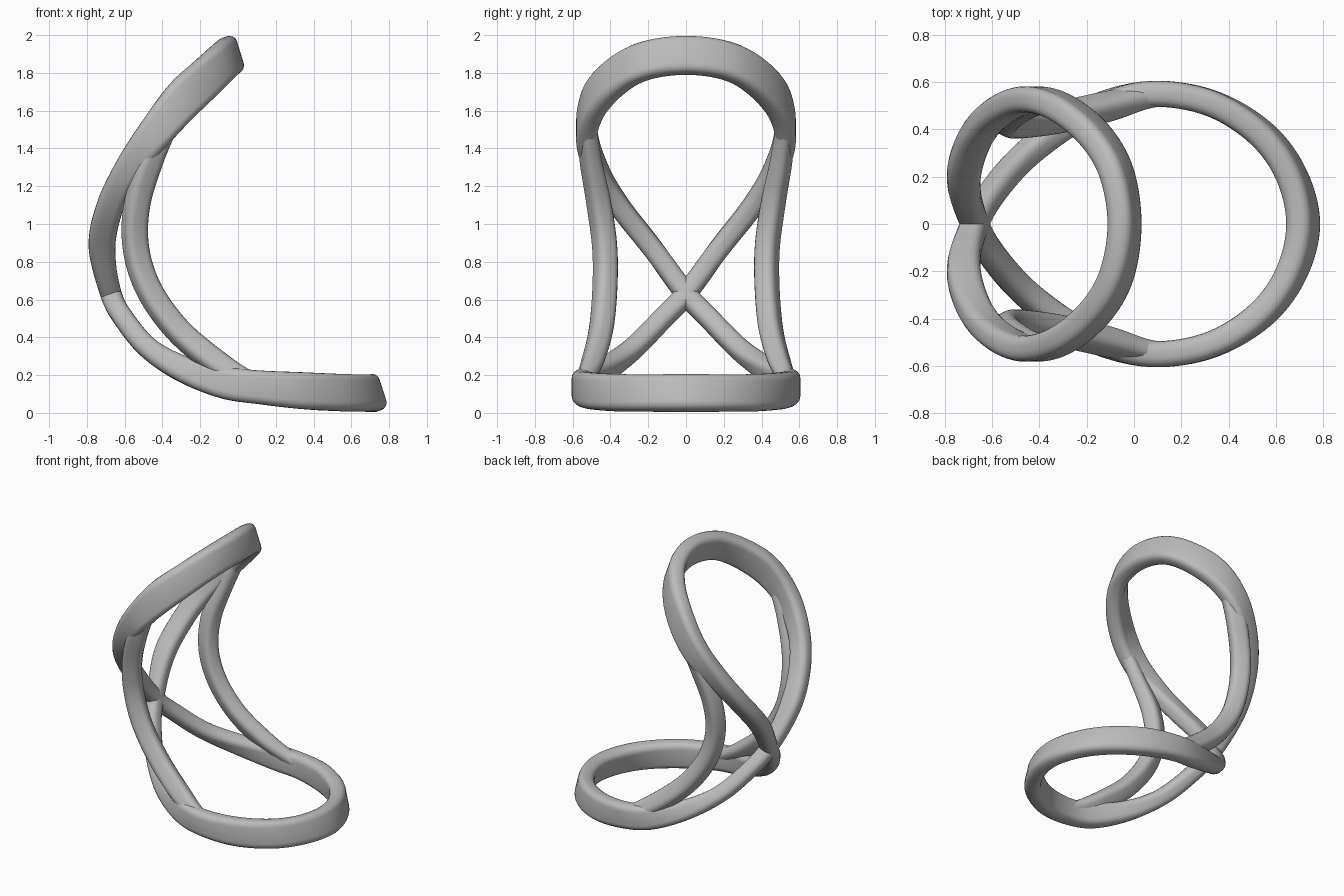
import bpy
import bmesh
import math
from mathutils import Vector

cube = bpy.data.objects.get("Cube")
if cube:
    bpy.data.objects.remove(cube, do_unlink=True)

grey = bpy.data.materials.new("plain grey")
grey.use_nodes = True
COLOUR = (0.5, 0.5, 0.5, 1)
grey.diffuse_color = COLOUR
grey.node_tree.nodes["Principled BSDF"].inputs["Base Color"].default_value = COLOUR


def spline(nodes, closed, steps=8):
    """Smooth curve through nodes of any dimension."""
    n = len(nodes)
    out = []
    for i in range(n if closed else n - 1):
        pick = [nodes[(i + k) % n] if closed else nodes[min(max(i + k, 0), n - 1)]
                for k in (-1, 0, 1, 2)]
        for s in range(steps):
            t = s / steps
            out.append([0.5 * (2 * b + (c - a) * t + (2 * a - 5 * b + 4 * c - d) * t ** 2
                               + (3 * b - a - 3 * c + d) * t ** 3)
                        for a, b, c, d in zip(*pick)])
    if not closed:
        out.append(list(nodes[-1]))
    return out


def rounded_section(height, width, radius, arc=5):
    """Outline of a rounded rectangle, as pairs along height and width."""
    pts = []
    for q, (sx, sy) in enumerate(((1, 1), (-1, 1), (-1, -1), (1, -1))):
        for k in range(arc):
            a = math.pi / 2 * (q + k / (arc - 1))
            pts.append((sx * (height / 2 - radius) + radius * math.cos(a),
                        sy * (width / 2 - radius) + radius * math.sin(a)))
    return pts


def sweep(name, frames, closed):
    """Skin a bar along frames of (centre, depth direction, height, width, radius)."""
    bm = bmesh.new()
    rings = []
    n = len(frames)
    for i, (c, d, h, w, r) in enumerate(frames):
        nxt = frames[(i + 1) % n if closed else min(i + 1, n - 1)][0]
        prv = frames[i - 1 if closed else max(i - 1, 0)][0]
        side = (nxt - prv).cross(d).normalized()
        rings.append([bm.verts.new(c + d * u + side * v)
                      for u, v in rounded_section(h, w, r)])
    m = len(rings[0])
    for i in range(n if closed else n - 1):
        a, b = rings[i], rings[(i + 1) % n]
        for j in range(m):
            k = (j + 1) % m
            bm.faces.new((a[j], a[k], b[k], b[j]))
    if not closed:
        bm.faces.new(rings[0])
        bm.faces.new(rings[-1])
    bmesh.ops.recalc_face_normals(bm, faces=bm.faces)
    mesh = bpy.data.meshes.new(name)
    bm.to_mesh(mesh)
    bm.free()
    mesh.materials.append(grey)
    obj = bpy.data.objects.new(name, mesh)
    bpy.context.collection.objects.link(obj)
    bpy.ops.object.select_all(action="DESELECT")
    obj.select_set(True)
    bpy.context.view_layer.objects.active = obj
    bpy.ops.object.shade_smooth_by_angle(angle=math.radians(40))
    return obj


# Twisted loop: back edge x, z, front edge x, z, and y of each section
CROSSING = (-.725, .61, -.62, .65, 0)
UPPER = [(-.79, .88, -.65, .87, .18), (-.75, 1.1, -.61, 1.07, .345),
         (-.655, 1.31, -.53, 1.23, .46), (-.51, 1.54, -.405, 1.38, .525),
         (-.36, 1.74, -.27, 1.53, .495), (-.21, 1.875, -.13, 1.67, .38),
         (-.11, 1.96, -.04, 1.765, .22)]
UPPER_TIP = (-.07, 1.99, -.01, 1.795, 0)
LOWER = [(-.65, .47, -.55, .515, .13), (-.52, .31, -.42, .37, .28),
         (-.33, .175, -.24, .285, .425), (-.1, .08, -.06, .245, .52),
         (.12, .045, .11, .225, .55), (.35, .02, .33, .215, .505),
         (.56, .01, .52, .205, .38), (.69, .01, .64, .2, .208)]
LOWER_TIP = (.745, .01, .685, .2, 0)


def flip(nodes):
    return [(*p[:4], -p[4]) for p in nodes]


path = ([CROSSING] + UPPER + [UPPER_TIP] + flip(UPPER)[::-1]
        + [CROSSING] + LOWER + [LOWER_TIP] + flip(LOWER)[::-1])
frames = []
for ox, oz, ix, iz, y in spline(path, True):
    back, front = Vector((ox, y, oz)), Vector((ix, y, iz))
    frames.append(((back + front) / 2, (front - back).normalized(),
                   (front - back).length, 0.11, 0.042))
sweep("twisted_loop", frames, True)

# Side struts: x, z, y, height and width of each section
STRUT = [(-.36, 1.54, .525, .1, .09), (-.46, 1.34, .505, .13, .1),
         (-.535, 1.1, .46, .13, .115), (-.54, .87, .43, .13, .115),
         (-.47, .65, .43, .13, .115), (-.32, .44, .45, .13, .115),
         (-.12, .27, .495, .13, .11), (.06, .165, .54, .11, .09),
         (.2, .125, .55, .1, .09)]
TILT = math.radians(25)
for name, sign in (("left_strut", 1), ("right_strut", -1)):
    pts = spline(STRUT, False)
    frames = []
    for i, (x, z, y, h, w) in enumerate(pts):
        a, b = pts[max(i - 1, 0)], pts[min(i + 1, len(pts) - 1)]
        along = Vector((b[0] - a[0], sign * (b[2] - a[2]), b[1] - a[1])).normalized()
        inward = Vector((0, -sign, 0))
        inward = (inward - along * inward.dot(along)).normalized()
        normal = inward.cross(along) * sign
        if normal.x < 0:
            normal = -normal
        depth = normal * math.cos(TILT) + inward * math.sin(TILT)
        frames.append((Vector((x, sign * y, z)), depth, h, w, 0.04))
    sweep(name, frames, False)
